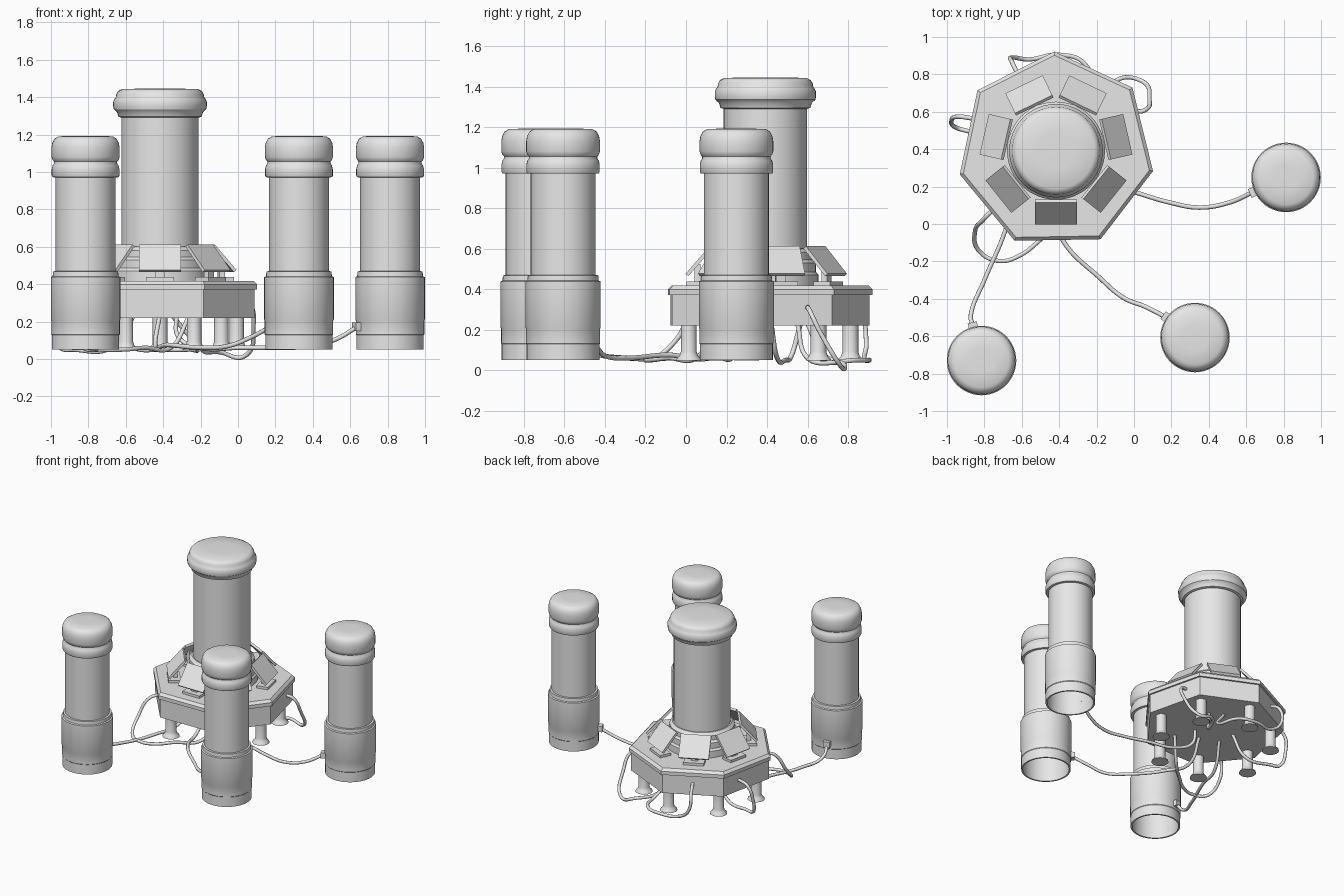
import bpy
import bmesh
from math import cos, sin, pi, radians
from mathutils import Matrix, Vector

default_cube = bpy.data.objects.get("Cube")
if default_cube:
    bpy.data.objects.remove(default_cube, do_unlink=True)

# Single plain grey material
grey = bpy.data.materials.new("plain_grey")
grey.use_nodes = True
grey.diffuse_color = (0.8, 0.8, 0.8, 1)
grey.node_tree.nodes["Principled BSDF"].inputs["Base Color"].default_value = grey.diffuse_color

TOWER = Vector((-0.417, 0.392, 0))
SIDES = 7


def add_object(name, data):
    obj = bpy.data.objects.new(name, data)
    bpy.context.collection.objects.link(obj)
    data.materials.append(grey)
    bpy.ops.object.select_all(action="DESELECT")
    obj.select_set(True)
    bpy.context.view_layer.objects.active = obj
    return obj


def finish(name, bm, smooth=True):
    bmesh.ops.recalc_face_normals(bm, faces=bm.faces)
    mesh = bpy.data.meshes.new(name)
    bm.to_mesh(mesh)
    bm.free()
    obj = add_object(name, mesh)
    if smooth:
        bpy.ops.object.shade_smooth_by_angle(angle=radians(35))
    return obj


def lathe(name, profile, centre, sides=48, turn=0.0, smooth=True):
    """Stack rings of (radius, height) and close both ends."""
    bm = bmesh.new()
    rings = []
    for radius, height in profile:
        ring = []
        for i in range(sides):
            a = turn + 2 * pi * i / sides
            ring.append(bm.verts.new((centre.x + radius * cos(a), centre.y + radius * sin(a), height)))
        rings.append(ring)
    for low, high in zip(rings, rings[1:]):
        for i in range(sides):
            j = (i + 1) % sides
            bm.faces.new((low[i], low[j], high[j], high[i]))
    bm.faces.new(rings[0])
    bm.faces.new(rings[-1])
    return finish(name, bm, smooth)


def box(name, size, matrix):
    bm = bmesh.new()
    bmesh.ops.create_cube(bm, size=1, matrix=matrix @ Matrix.Diagonal((*size, 1)))
    return finish(name, bm, smooth=False)


def cable(name, points):
    curve = bpy.data.curves.new(name, "CURVE")
    curve.dimensions = "3D"
    curve.bevel_depth = 0.012
    curve.bevel_resolution = 2
    curve.resolution_u = 8
    curve.use_fill_caps = True
    spline = curve.splines.new("BEZIER")
    spline.bezier_points.add(len(points) - 1)
    for knot, place in zip(spline.bezier_points, points):
        knot.co = place
        knot.handle_left_type = knot.handle_right_type = "AUTO"
    add_object(name, curve)
    bpy.ops.object.convert(target="MESH")


def around(index, radius, height, start):
    """Matrix on a ring about the tower, with local x pointing outward."""
    angle = radians(start) + 2 * pi * index / SIDES
    return (Matrix.Translation(TOWER) @ Matrix.Rotation(angle, 4, "Z")
            @ Matrix.Translation((radius, 0, height)))


# Seven-sided platform
lathe("platform_body", [(0.515, 0.22), (0.515, 0.37)], TOWER, SIDES, radians(91), False)
lathe("platform_plate", [(0.53, 0.37), (0.53, 0.398), (0.51, 0.418)],
      TOWER, SIDES, radians(91), False)

# Tower collar, shaft and cap
lathe("tower_collar", [(0.262, 0.41), (0.262, 0.47), (0.25, 0.485), (0.25, 0.53),
                       (0.235, 0.545), (0.235, 0.58), (0.215, 0.6)], TOWER)
lathe("tower_shaft", [(0.206, 0.55), (0.206, 1.31)], TOWER)
lathe("tower_cap", [(0.206, 1.29), (0.222, 1.295), (0.23, 1.32), (0.247, 1.335), (0.25, 1.35),
                    (0.25, 1.375), (0.243, 1.39), (0.236, 1.4), (0.234, 1.415),
                    (0.224, 1.432), (0.205, 1.442), (0.1, 1.446)], TOWER)

# Panels with their mounts, and the legs
for i in range(SIDES):
    tilt = Matrix.Rotation(radians(49), 4, "Y")
    box("slanted_panel", (0.18, 0.222, 0.018), around(i, 0.328, 0.538, -90) @ tilt)
    box("panel_post", (0.03, 0.05, 0.11), around(i, 0.335, 0.47, -90))
    box("panel_pad", (0.09, 0.15, 0.025), around(i, 0.345, 0.425, -90))
    foot = around(i, 0.42, 0, 90).translation
    lathe("platform_leg", [(0.062, 0.048), (0.06, 0.056), (0.046, 0.07), (0.039, 0.09),
                           (0.039, 0.23)], foot, 24)

# Three hollow-based pylons, each with a cable plug facing the tower
pylons = {
    "left_pylon": (Vector((0.813, 0.249, 0)), (0.64, 0.172)),
    "front_pylon": (Vector((0.326, -0.607, 0)), (0.174, -0.5)),
    "right_pylon": (Vector((-0.815, -0.73, 0)), (-0.86, -0.548)),
}
for name, (spot, plug) in pylons.items():
    lathe(name + "_base", [(0.168, 0.44), (0.168, 0.05), (0.18, 0.05), (0.18, 0.128),
                           (0.183, 0.132), (0.183, 0.205), (0.186, 0.212), (0.186, 0.438),
                           (0.176, 0.442), (0.174, 0.468), (0.155, 0.47)], spot)
    lathe(name + "_shaft", [(0.16, 0.45), (0.16, 0.99)], spot)
    lathe(name + "_cap", [(0.16, 0.97), (0.177, 0.972), (0.181, 0.98), (0.181, 1.015),
                          (0.176, 1.035), (0.169, 1.045), (0.169, 1.055), (0.177, 1.065),
                          (0.182, 1.08), (0.182, 1.13), (0.178, 1.155), (0.166, 1.178),
                          (0.145, 1.19), (0.07, 1.193)], spot)
    away = Vector((*plug, 0)) - spot
    place = Matrix.Translation((*plug, 0.172)) @ away.to_track_quat("X", "Z").to_matrix().to_4x4()
    box(name + "_plug", (0.045, 0.05, 0.045), place)

# Long cables from the pylons to the platform underside
cable("left_pylon_cable", [(0.64, 0.172, 0.172), (0.51, 0.115, 0.1), (0.35, 0.088, 0.065),
                           (0.19, 0.115, 0.06), (0.01, 0.168, 0.06), (-0.2, 0.23, 0.06),
                           (-0.32, 0.28, 0.12), (-0.33, 0.3, 0.23)])
cable("front_pylon_cable", [(0.174, -0.5, 0.172), (0.056, -0.44, 0.11), (-0.05, -0.398, 0.07),
                            (-0.185, -0.286, 0.06), (-0.38, -0.088, 0.075),
                            (-0.44, 0.1, 0.07), (-0.42, 0.24, 0.23)])
cable("right_pylon_cable", [(-0.86, -0.548, 0.172), (-0.872, -0.484, 0.1), (-0.8, -0.3, 0.06),
                            (-0.69, -0.04, 0.06), (-0.64, 0.15, 0.07), (-0.56, 0.3, 0.23)])

# Slack loops from the platform sides to the space below
cable("back_left_loop", [(0.01, 0.6, 0.31), (0.055, 0.607, 0.3), (0.083, 0.666, 0.18),
                         (0.03, 0.77, 0.012), (-0.09, 0.77, 0.035), (-0.2, 0.6, 0.06),
                         (-0.25, 0.55, 0.23)])
cable("right_loop", [(-0.86, 0.564, 0.31), (-0.94, 0.574, 0.29), (-0.976, 0.55, 0.17),
                     (-0.95, 0.515, 0.06), (-0.88, 0.495, 0.05), (-0.68, 0.45, 0.06),
                     (-0.58, 0.42, 0.23)])
cable("back_loop", [(-0.62, 0.8, 0.31), (-0.65, 0.86, 0.28), (-0.65, 0.89, 0.14),
                    (-0.56, 0.88, 0.06), (-0.4, 0.905, 0.05), (-0.265, 0.858, 0.05),
                    (-0.22, 0.7, 0.06), (-0.35, 0.6, 0.23)])
cable("front_right_loop", [(-0.75, 0.08, 0.31), (-0.8, 0.03, 0.29), (-0.85, -0.04, 0.16),
                           (-0.826, -0.147, 0.06), (-0.72, -0.198, 0.05),
                           (-0.61, -0.168, 0.05), (-0.505, -0.088, 0.06),
                           (-0.36, 0.05, 0.06), (-0.26, 0.15, 0.23)])
